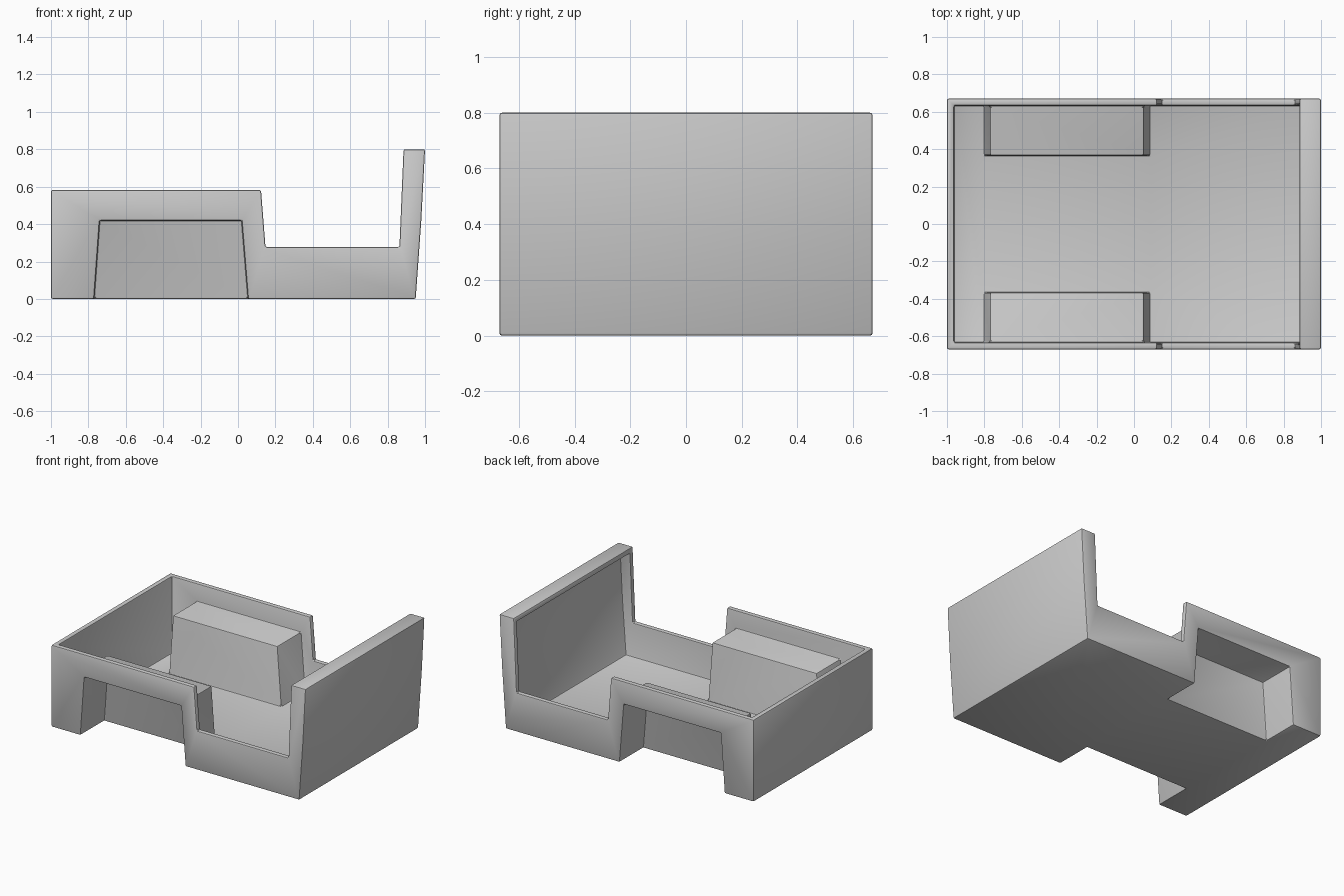
import bpy, bmesh, math

if "Cube" in bpy.data.objects:
    bpy.data.objects.remove(bpy.data.objects["Cube"])


def extrude_profile(name, pts, y0, y1):
    """Solid made from an x-z profile swept from y0 to y1."""
    bm = bmesh.new()
    face = bm.faces.new([bm.verts.new((x, y0, z)) for x, z in pts])
    ext = bmesh.ops.extrude_face_region(bm, geom=[face])
    verts = [v for v in ext["geom"] if isinstance(v, bmesh.types.BMVert)]
    bmesh.ops.translate(bm, verts=verts, vec=(0, y1 - y0, 0))
    bmesh.ops.recalc_face_normals(bm, faces=bm.faces)
    mesh = bpy.data.meshes.new(name)
    bm.to_mesh(mesh)
    bm.free()
    obj = bpy.data.objects.new(name, mesh)
    bpy.context.collection.objects.link(obj)
    return obj


def subtract(target, cutter):
    """Cut one solid out of another and discard the cutter."""
    cutter.hide_render = True
    mod = target.modifiers.new("cut", "BOOLEAN")
    mod.operation = "DIFFERENCE"
    mod.solver = "EXACT"
    mod.object = cutter
    bpy.context.view_layer.objects.active = target
    bpy.ops.object.modifier_apply(modifier=mod.name)
    bpy.data.objects.remove(cutter, do_unlink=True)


# Outer tub with side notches and a tall end panel
tub = extrude_profile("body_tub", [
    (-1, 0), (0.95, 0), (0.98, 0.42), (1, 0.8), (0.885, 0.8),
    (0.863, 0.277), (0.147, 0.277), (0.123, 0.582), (-1, 0.582)], -0.67, 0.67)

# Interior space, tucked under the cap of the end panel
cavity = extrude_profile("cavity", [
    (-0.963, 0.035), (0.915, 0.035), (0.943, 0.42), (0.961, 0.763),
    (0.82, 0.763), (0.82, 1), (-0.963, 1)], -0.633, 0.633)

# Wheel housings: solid boxes kept inside the cavity
housing = [(-0.81, -0.1), (-0.77, 0.456), (0.052, 0.456), (0.094, -0.1)]
well = [(-0.777, -0.1), (-0.74, 0.42), (0.02, 0.42), (0.062, -0.1)]
for side in (-1, 1):
    subtract(cavity, extrude_profile("housing", housing, side * 0.367, side * 0.9))
subtract(tub, cavity)

# Wheel wells: open recesses from outside
for side in (-1, 1):
    subtract(tub, extrude_profile("well", well, side * 0.402, side * 0.9))

# Softened edges
bevel = tub.modifiers.new("soft_edges", "BEVEL")
bevel.width = 0.009
bevel.segments = 2
bevel.limit_method = "ANGLE"
bevel.angle_limit = math.radians(30)

bpy.ops.object.select_all(action="DESELECT")
tub.select_set(True)
bpy.context.view_layer.objects.active = tub
bpy.ops.object.modifier_apply(modifier=bevel.name)
bpy.ops.object.shade_smooth_by_angle(angle=math.radians(30))
